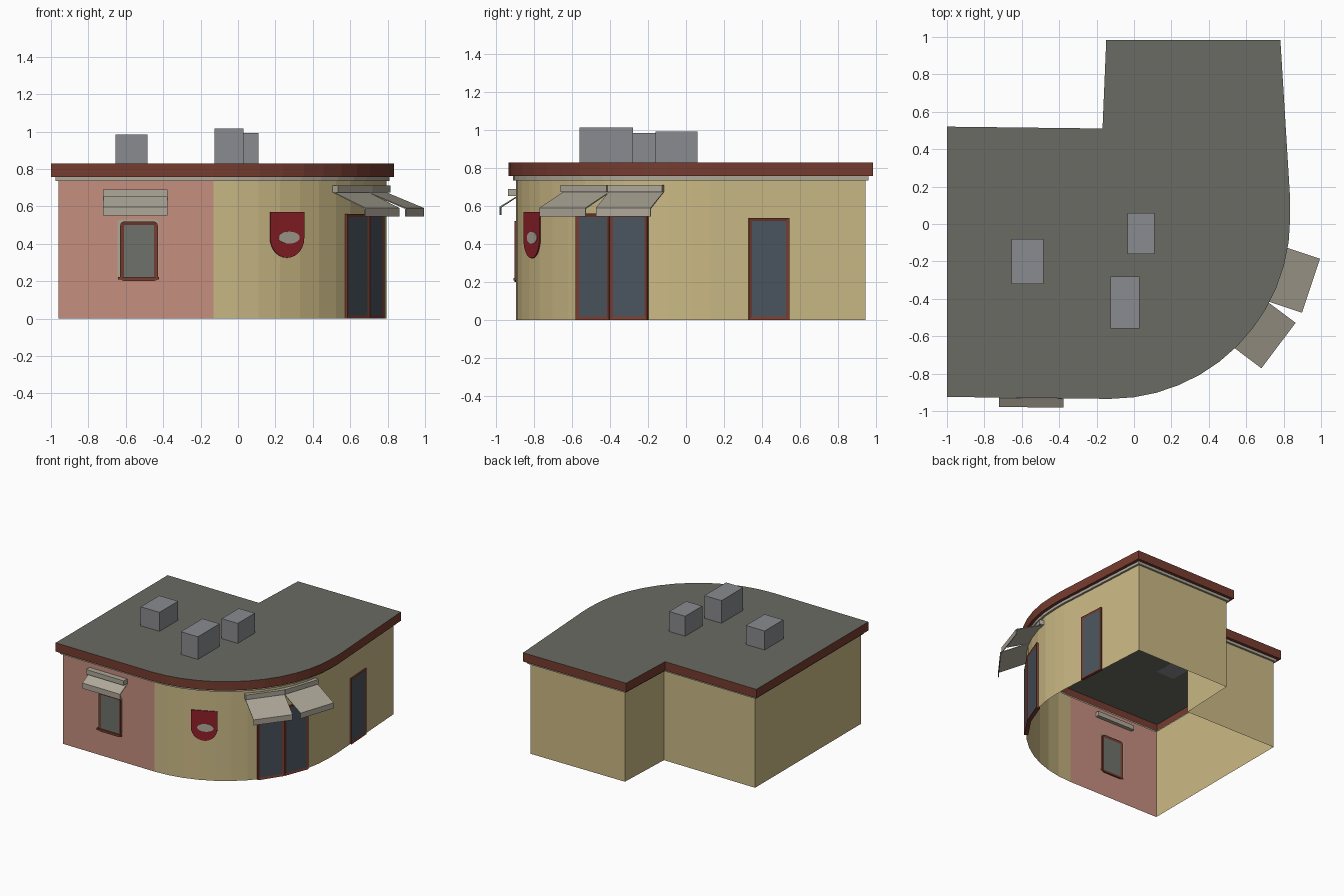
import bpy, bmesh
from math import sin, cos, pi, radians
from mathutils import Matrix, Vector

if "Cube" in bpy.data.objects:
    bpy.data.objects.remove(bpy.data.objects["Cube"])


def material(name, *rgb):
    """Flat colour from 0-255 display values."""
    lin = [((c / 255 + 0.055) / 1.055) ** 2.4 for c in rgb] + [1]
    m = bpy.data.materials.new(name)
    m.use_nodes = True
    m.diffuse_color = lin
    m.node_tree.nodes["Principled BSDF"].inputs["Base Color"].default_value = lin
    return m


CREAM = material("cream_render", 203, 185, 133)
PINK = material("pink_render", 197, 142, 127)
BRICK = material("brown_red_trim", 118, 60, 47)
ROOF = material("roof_grey", 106, 107, 99)
GLASS = material("dark_glass", 75, 85, 95)
PANE = material("grey_pane", 110, 114, 107)
RED = material("sign_red", 142, 32, 40)
PALE = material("pale_stone", 174, 168, 153)
UNIT = material("unit_grey", 138, 139, 144)

CX, CY, RADIUS = -0.13, 0.03, 0.925      # centre of the rounded corner


def finish(bm, name, *mats):
    mesh = bpy.data.meshes.new(name)
    bm.to_mesh(mesh)
    bm.free()
    for m in mats:
        mesh.materials.append(m)
    obj = bpy.data.objects.new(name, mesh)
    bpy.context.collection.objects.link(obj)
    return obj


def on_curve(deg, r=RADIUS):
    a = radians(deg)
    return CX + r * sin(a), CY - r * cos(a)


def prism_mesh(pts, d0, d1, origin, deg, along=False):
    """Extrude a profile outward from a wall, or along the wall's length."""
    bm = bmesh.new()
    place = Matrix.Translation((*origin, 0)) @ Matrix.Rotation(radians(deg), 4, 'Z')

    def spot(p, d):
        return place @ (Vector((d, -p[0], p[1])) if along else Vector((p[0], -d, p[1])))

    back = [bm.verts.new(spot(p, d0)) for p in pts]
    front = [bm.verts.new(spot(p, d1)) for p in pts]
    caps = [bm.faces.new(front), bm.faces.new(back)]
    for i in range(len(pts)):
        j = (i + 1) % len(pts)
        bm.faces.new((back[i], back[j], front[j], front[i]))
    bmesh.ops.recalc_face_normals(bm, faces=bm.faces[:])
    return bm, caps


def prism(name, mat, *args, **kw):
    return finish(prism_mesh(*args, **kw)[0], name, mat)


def framed_panel(name, pts, d0, d1, origin, deg, rim, glass, two_sided=False):
    """Frame with a recessed pane inset into its face."""
    bm, caps = prism_mesh(pts, d0, d1, origin, deg)
    for face in caps[:2 if two_sided else 1]:
        bmesh.ops.inset_region(bm, faces=[face], thickness=rim, depth=-0.005)
        face.material_index = 1
    return finish(bm, name, BRICK, glass)


def rect(x0, x1, z0, z1):
    return [(x0, z0), (x1, z0), (x1, z1), (x0, z1)]


def round_rect(x0, x1, z0, z1, r):
    pts = []
    for k, (x, z) in enumerate(rect(x0 + r, x1 - r, z0 + r, z1 - r)):
        for s in range(4):
            a = pi + (k + s / 3) * pi / 2
            pts.append((x + r * cos(a), z + r * sin(a)))
    return pts


# Building footprint, counter-clockwise
footprint = [Vector(p) for p in [(-0.96, 0.48), (-0.96, -0.885)]
             + [on_curve(7.5 * i) for i in range(13)]
             + [(0.795, 0.13), (0.745, 0.945), (-0.11, 0.945), (-0.13, 0.47)]]


def offset_outline(d):
    out, n = [], len(footprint)
    for i, p in enumerate(footprint):
        e0 = (p - footprint[i - 1]).normalized()
        e1 = (footprint[(i + 1) % n] - p).normalized()
        n0, n1 = Vector((e0.y, -e0.x)), Vector((e1.y, -e1.x))
        out.append(p + (n0 + n1) * d / (1 + n0.dot(n1)))
    return out


def sweep(name, profile, mats, cap=False):
    """Carry an (offset, height) profile round the footprint."""
    bm = bmesh.new()
    rings = [[bm.verts.new((p.x, p.y, z)) for p in offset_outline(d)] for d, z in profile]
    n = len(footprint)
    for lo, hi in zip(rings, rings[1:]):
        for i in range(n):
            j = (i + 1) % n
            bm.faces.new((lo[i], lo[j], hi[j], hi[i]))
    if cap:
        bm.faces.new(rings[-1])
    return finish(bm, name, *mats)


# Hollow wall shell; the straight front stretch is pink
walls = sweep("walls", [(0, 0), (0, 0.736)], [CREAM, PINK])
for f in walls.data.polygons:
    if f.normal.y < -0.99 and f.center.x < CX:
        f.material_index = 1

# Cornice, fascia and flat roof
sweep("cornice", [(0, 0.736), (0.016, 0.736), (0.016, 0.758)], [PALE])
roof = sweep("roof", [(0.016, 0.758), (0.04, 0.758), (0.04, 0.83)], [BRICK, ROOF], cap=True)
for f in roof.data.polygons:
    if f.normal.z > 0.9:
        f.material_index = 1

# Rooftop units
for i, (x0, x1, y0, y1, top) in enumerate([(-0.655, -0.485, -0.32, -0.08, 0.985),
                                           (-0.125, 0.03, -0.56, -0.28, 1.015),
                                           (-0.035, 0.11, -0.16, 0.06, 0.993)]):
    prism(f"roof_unit_{i + 1}", UNIT, rect(x0, x1, 0.829, top), -y1, -y0, (0, 0), 0)

# Double glazed door on the curve
for side, deg in (("right", 56), ("left", 69.1)):
    framed_panel(f"double_door_{side}_leaf", rect(-0.106, 0.106, 0, 0.56),
                 -0.02, 0.011, on_curve(deg), deg, 0.024, GLASS)

# Single door in the side wall
framed_panel("side_door", rect(-0.107, 0.107, 0, 0.537), -0.01, 0.012,
             (0.776, 0.437), 93.5, 0.024, GLASS)

# Front window, visible on both faces of the thin wall
FRONT = (-0.53, -0.89)
TILT = -0.7
prism("window_surround", PALE, round_rect(-0.115, 0.105, 0.215, 0.53, 0.02),
      -0.003, 0.004, FRONT, TILT)
framed_panel("window", round_rect(-0.1, 0.102, 0.2, 0.52, 0.025), -0.012, 0.013,
             FRONT, TILT, 0.02, PANE, two_sided=True)
prism("window_sill", BRICK, rect(-0.112, 0.108, 0.208, 0.222), 0, 0.018, FRONT, TILT)


def awning(name, origin, deg, half, top, box_out, reach, drop):
    """Wall box with a thin sloping canopy and a hanging valance."""
    base, t = top - 0.038, 0.005
    prism(name + "_box", PALE, rect(-0.03, box_out, base, top), -half, half,
          origin, deg, along=True)
    lip = base - drop
    sheet = [(0, base), (reach, lip), (reach, lip - 0.045), (reach - t, lip - 0.045),
             (reach - t, lip - t), (0, base - t)]
    prism(name + "_canopy", PALE, sheet, -half, half, origin, deg, along=True)


awning("window_awning", (-0.548, -0.89), TILT, 0.172, 0.69, 0.045, 0.09, 0.055)
awning("door_awning_right", on_curve(53), 53, 0.152, 0.712, 0.022, 0.205, 0.083)
awning("door_awning_left", on_curve(71.5), 71.5, 0.152, 0.712, 0.022, 0.21, 0.083)

# Shield sign with a plain oval
SIGN = on_curve(25)
shield = [(0.1, 0.57), (-0.1, 0.57)] + [
    (-0.1 * cos(pi * i / 14), 0.43 - 0.105 * sin(pi * i / 14)) for i in range(15)]
oval = [(0.01 + 0.062 * cos(pi * i / 10), 0.433 + 0.032 * sin(pi * i / 10)) for i in range(20)]
prism("shield_sign", RED, shield, 0, 0.007, SIGN, 25)
prism("sign_oval", PALE, oval, 0.005, 0.01, SIGN, 25)
